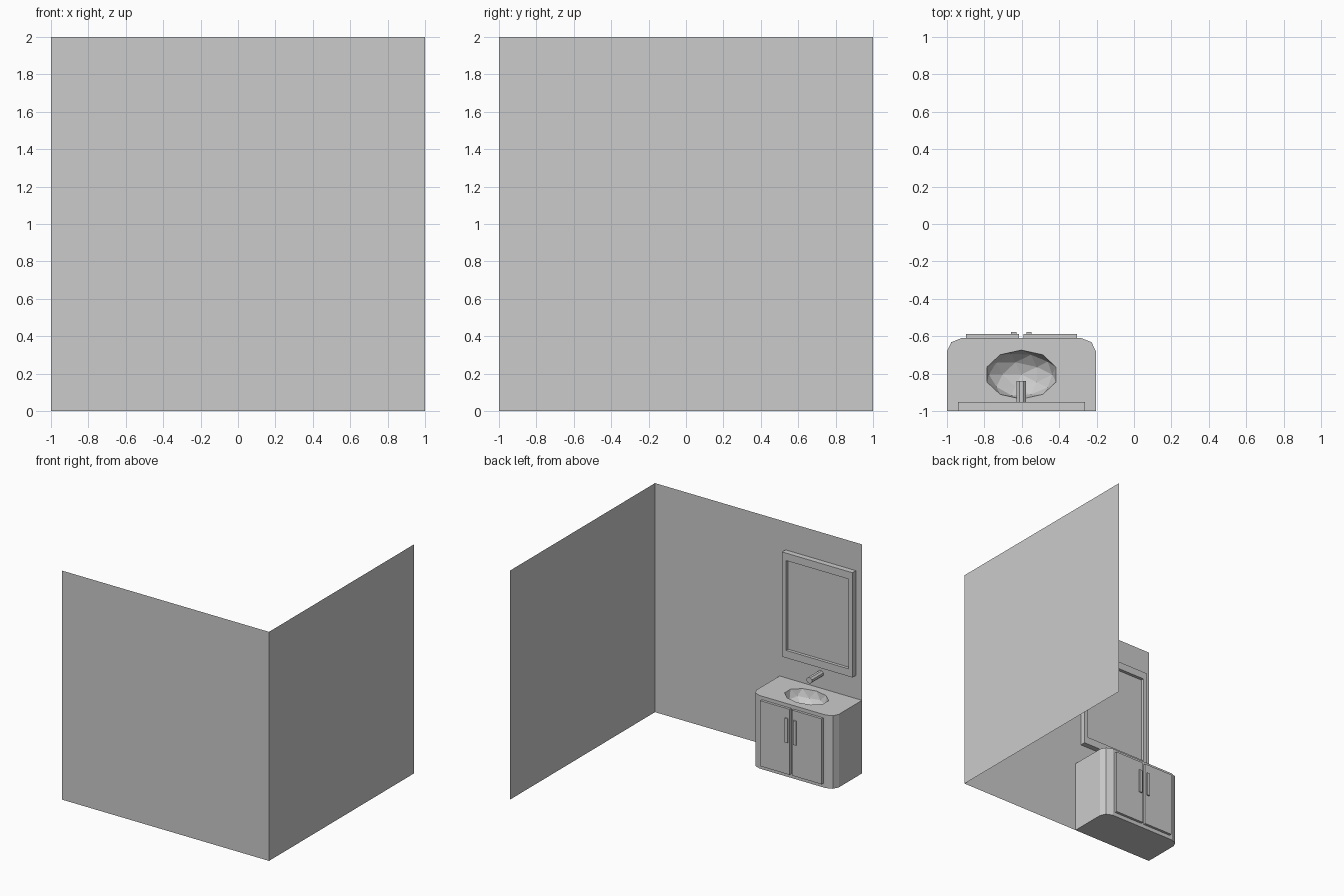
import bpy, bmesh, math
from mathutils import Matrix, Vector

if "Cube" in bpy.data.objects:
    bpy.data.objects.remove(bpy.data.objects["Cube"])

CX = -0.602  # centre line of the washstand


def finish(bm, name):
    bmesh.ops.recalc_face_normals(bm, faces=bm.faces)
    return raw(bm, name)


def raw(bm, name):
    me = bpy.data.meshes.new(name)
    bm.to_mesh(me)
    bm.free()
    ob = bpy.data.objects.new(name, me)
    bpy.context.collection.objects.link(ob)
    return ob


def box_bm(x0, x1, y0, y1, z0, z1):
    bm = bmesh.new()
    m = Matrix.Translation(((x0 + x1) / 2, (y0 + y1) / 2, (z0 + z1) / 2))
    m = m @ Matrix.Diagonal((x1 - x0, y1 - y0, z1 - z0, 1))
    bmesh.ops.create_cube(bm, size=1, matrix=m)
    return bm


# Two thin walls meeting in the front right corner
bm = bmesh.new()
low = [bm.verts.new(p) for p in ((-1, -1, 0), (1, -1, 0), (1, 1, 0))]
high = [bm.verts.new(v.co + Vector((0, 0, 2))) for v in low]
for i in range(2):
    bm.faces.new((low[i + 1], low[i], high[i], high[i + 1]))
raw(bm, "walls")

# Cabinet body: half outline mirrored about its centre, extruded upward
half = [(0.398, -1), (0.398, -0.68), (0.375, -0.632), (0.32, -0.61)]
outline = [(CX + x, y) for x, y in half] + [(CX - x, y) for x, y in reversed(half)]
bm = bmesh.new()
base = bm.faces.new([bm.verts.new((x, y, 0)) for x, y in outline])
ext = bmesh.ops.extrude_face_region(bm, geom=[base], use_keep_orig=True)
top = [g for g in ext["geom"] if isinstance(g, bmesh.types.BMVert)]
bmesh.ops.translate(bm, verts=top, vec=(0, 0, 0.638))
cabinet = finish(bm, "cabinet")

# Faceted basin hollow
bm = bmesh.new()
m = Matrix.Translation((CX, -0.805, 0.6385)) @ Matrix.Diagonal((0.194, 0.131, 0.131, 1))
bmesh.ops.create_icosphere(bm, subdivisions=2, radius=1, matrix=m)
cutter = finish(bm, "basin_cutter")
cutter.hide_render = True
cutter.hide_viewport = True
cut = cabinet.modifiers.new("basin", "BOOLEAN")
cut.operation = "DIFFERENCE"
cut.solver = "EXACT"
cut.object = cutter

# Doors and handles, one pair each side of the centre line
for side, s in (("left", -1), ("right", 1)):
    def span(a, b):
        return sorted((CX + s * a, CX + s * b))
    finish(box_bm(*span(0.012, 0.297), -0.612, -0.588, 0.035, 0.607), side + "_door")
    finish(box_bm(*span(0.027, 0.055), -0.59, -0.577, 0.312, 0.524), side + "_handle")

# Spout sticking out of the wall
bm = bmesh.new()
m = (Matrix.Translation((CX, -0.92, 0.767)) @ Matrix.Rotation(math.pi / 2, 4, "X")
     @ Matrix.Rotation(math.pi / 8, 4, "Z"))
bmesh.ops.create_cone(bm, cap_ends=True, segments=8, radius1=0.027, radius2=0.027,
                      depth=0.16, matrix=m)
finish(bm, "spout")

# Mirror: room-side face inset and pushed back to leave a frame
bm = box_bm(-0.941, -0.262, -1, -0.952, 0.84, 1.755)
bm.normal_update()
face = max(bm.faces, key=lambda f: f.calc_center_median().y)
c = face.calc_center_median()
ext = bmesh.ops.inset_individual(bm, faces=[face], thickness=0.04)
for v in face.verts:
    v.co.x = c.x + math.copysign(0.30, v.co.x - c.x)
    v.co.z = c.z + math.copysign(0.392, v.co.z - c.z)
ext = bmesh.ops.extrude_discrete_faces(bm, faces=[face])
bmesh.ops.translate(bm, verts=ext["faces"][0].verts, vec=(0, -0.027, 0))
finish(bm, "mirror")
